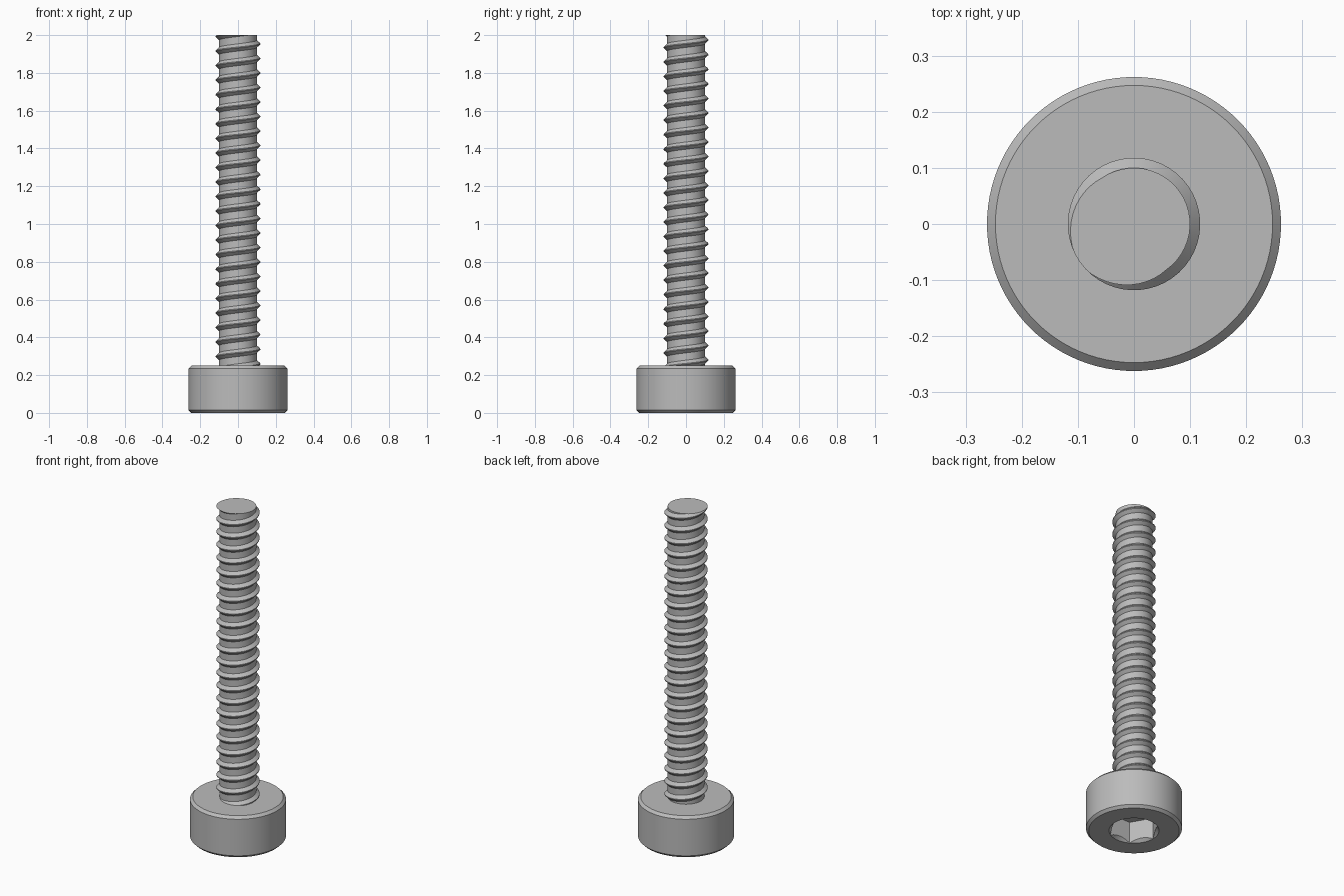
import bpy, bmesh, math

if "Cube" in bpy.data.objects:
    bpy.data.objects.remove(bpy.data.objects["Cube"], do_unlink=True)

HEAD_R, HEAD_H, CHAMFER = 0.262, 0.25, 0.015
SOCKET_R, SOCKET_DEPTH = 0.137, 0.13
ROOT_R, CREST_R, PITCH, TOP = 0.1, 0.118, 0.077, 2.0
STEPS = 48            # segments per thread turn

steel = bpy.data.materials.new("grey steel")
steel.use_nodes = True
steel.diffuse_color = (0.5, 0.5, 0.5, 1)
steel.node_tree.nodes["Principled BSDF"].inputs["Base Color"].default_value = (0.5, 0.5, 0.5, 1)


def make_object(name, bm):
    bmesh.ops.recalc_face_normals(bm, faces=bm.faces)
    mesh = bpy.data.meshes.new(name)
    bm.to_mesh(mesh)
    bm.free()
    mesh.materials.append(steel)
    obj = bpy.data.objects.new(name, mesh)
    bpy.context.collection.objects.link(obj)
    return obj


def lathe(name, profile, sides):
    """Closed solid of revolution from (radius, height) pairs."""
    bm = bmesh.new()
    rings = []
    for r, z in profile:
        angles = [math.tau * i / sides for i in range(sides)]
        rings.append([bm.verts.new((r * math.cos(a), r * math.sin(a), z)) for a in angles])
    for low, high in zip(rings, rings[1:]):
        for i in range(sides):
            j = (i + 1) % sides
            bm.faces.new((low[i], low[j], high[j], high[i]))
    bm.faces.new(rings[0])
    bm.faces.new(rings[-1])
    return make_object(name, bm)


def smooth(obj):
    bpy.ops.object.select_all(action="DESELECT")
    obj.select_set(True)
    bpy.context.view_layer.objects.active = obj
    bpy.ops.object.shade_smooth_by_angle(angle=math.radians(25))


# Chamfered cylinder head
head = lathe("head", [(HEAD_R - CHAMFER, 0), (HEAD_R, CHAMFER),
                      (HEAD_R, HEAD_H - CHAMFER), (HEAD_R - CHAMFER, HEAD_H)], 96)

# Hexagonal socket with a conical lead-in, cut from below
hex_cutter = lathe("socket_cutter", [(SOCKET_R, -0.05), (SOCKET_R, SOCKET_DEPTH)], 6)
cone_cutter = lathe("lead_in_cutter", [(SOCKET_R + 0.02, -0.02), (SOCKET_R - 0.03, 0.03)], 96)
for cutter in (hex_cutter, cone_cutter):
    cut = head.modifiers.new(cutter.name, "BOOLEAN")
    cut.operation = "DIFFERENCE"
    cut.solver = "EXACT"
    cut.object = cutter
bpy.context.view_layer.objects.active = head
for cutter in (hex_cutter, cone_cutter):
    bpy.ops.object.modifier_apply(modifier=cutter.name)
    bpy.data.objects.remove(cutter, do_unlink=True)
smooth(head)

# Threaded shank: a V-ridge profile swept along a right-handed helix
bm = bmesh.new()
ridge = [(ROOT_R, -0.25), (CREST_R, -0.03), (CREST_R, 0.03), (ROOT_R, 0.25), (ROOT_R, 0.75)]
crest_angle = math.radians(215)      # direction of the crest at the tip
turns_down = math.ceil((TOP - HEAD_H) / PITCH) + 3
rows = []
for k in range(-turns_down * STEPS, 2 * STEPS + 1):
    a = crest_angle + math.tau * k / STEPS
    rows.append([bm.verts.new((r * math.cos(a), r * math.sin(a), TOP + PITCH * (k / STEPS + h)))
                 for r, h in ridge])
for row, after in zip(rows, rows[1:]):
    for i in range(len(ridge) - 1):
        bm.faces.new((row[i], after[i], after[i + 1], row[i + 1]))
bmesh.ops.remove_doubles(bm, verts=bm.verts, dist=0.0001)

# Trim both ends flat and cap them
for z, up in ((TOP, 1), (HEAD_H - 0.05, -1)):
    result = bmesh.ops.bisect_plane(bm, geom=bm.verts[:] + bm.edges[:] + bm.faces[:], dist=1e-5,
                                    plane_co=(0, 0, z), plane_no=(0, 0, up), clear_outer=True)
    rim = [e for e in result["geom_cut"] if isinstance(e, bmesh.types.BMEdge)]
    bmesh.ops.edgeloop_fill(bm, edges=rim)
shank = make_object("threaded_shank", bm)
smooth(shank)
